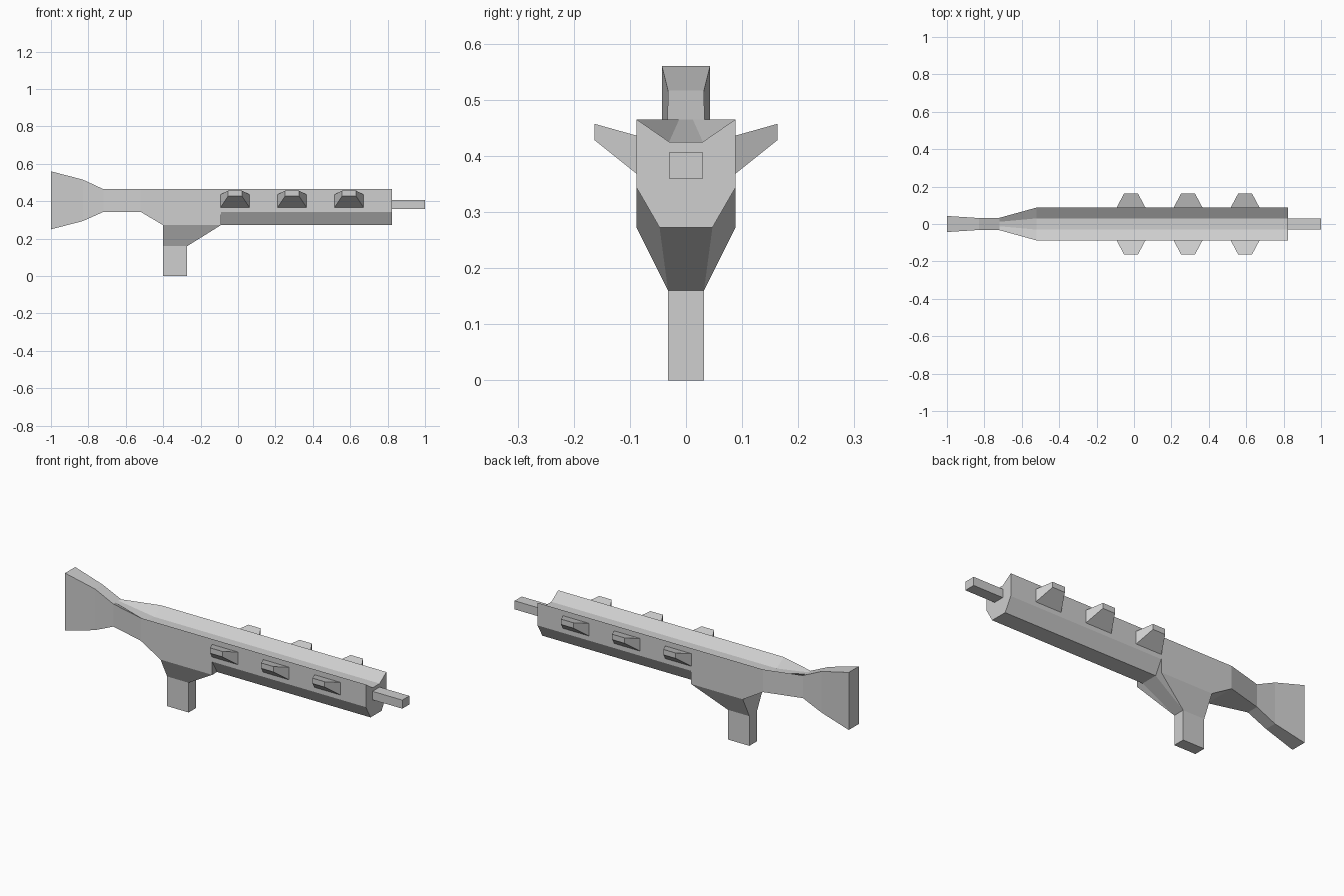
import bpy
import bmesh

cube = bpy.data.objects.get("Cube")
if cube:
    bpy.data.objects.remove(cube, do_unlink=True)

grey = bpy.data.materials.new("plain grey")
grey.use_nodes = True
grey.diffuse_color = (0.62, 0.62, 0.62, 1)
grey.node_tree.nodes["Principled BSDF"].inputs["Base Color"].default_value = (0.62, 0.62, 0.62, 1)


def loft(bm, rings, cap_start=True, cap_end=True, skip=()):
    """Bridge a list of equal-length rings of 3D points."""
    rows = [[bm.verts.new(p) for p in ring] for ring in rings]
    n = len(rows[0])
    for i in range(len(rows) - 1):
        for j in range(n):
            if (i, j) not in skip:
                k = (j + 1) % n
                bm.faces.new((rows[i][j], rows[i][k], rows[i + 1][k], rows[i + 1][j]))
    if cap_start:
        bm.faces.new(rows[0])
    if cap_end:
        bm.faces.new(rows[-1])


def finish(bm, name):
    bmesh.ops.remove_doubles(bm, verts=bm.verts[:], dist=0.0005)
    bmesh.ops.recalc_face_normals(bm, faces=bm.faces[:])
    mesh = bpy.data.meshes.new(name)
    bm.to_mesh(mesh)
    bm.free()
    mesh.materials.append(grey)
    obj = bpy.data.objects.new(name, mesh)
    bpy.context.collection.objects.link(obj)
    return obj


def section(x, wide, top, inner, groove, side, low, bottom):
    """Symmetric eight-point cross-section at x."""
    half = [(inner, groove), (wide, top), (wide, side), (low, bottom)]
    pts = half + [(-y, z) for y, z in reversed(half)]
    return [(x, y, z) for y, z in pts]


def rect(x0, x1, y, z):
    return [(x0, -y, z), (x1, -y, z), (x1, y, z), (x0, y, z)]


W, TOP, SIDE, BASE = 0.088, 0.465, 0.343, 0.272
NOSE, STEP, HEEL = 0.823, -0.092, -0.40
GRIP_FRONT, GRIP_W, GRIP_TOP = -0.272, 0.032, 0.16

# Body: chamfered front length
bm = bmesh.new()
loft(bm, [section(x, W, TOP, 0.03, 0.425, SIDE, 0.047, BASE) for x in (NOSE, STEP)],
     cap_end=False)

# Body: full-width rear, neck and flared stock
loft(bm, [
    section(STEP, W, TOP, 0.03, 0.425, SIDE, W, BASE),
    section(HEEL, W, TOP, 0.03, 0.425, SIDE, W, BASE),
    section(-0.52, W, TOP, 0.03, 0.425, SIDE, W, SIDE),
    section(-0.72, 0.033, TOP, 0.012, TOP, SIDE, 0.033, SIDE),
    section(-0.83, 0.032, 0.516, 0.012, 0.516, 0.294, 0.032, 0.294),
    section(-1.0, 0.043, 0.56, 0.016, 0.56, 0.25, 0.043, 0.25),
], cap_start=False, skip={(0, 3)})

# Body: tapered web down to the grip
for s in (1, -1):
    for pts in (
        [(STEP, s * W, SIDE), (STEP, s * 0.047, BASE),
         (GRIP_FRONT, s * GRIP_W, GRIP_TOP), (STEP, s * W, BASE)],
        [(STEP, s * W, BASE), (GRIP_FRONT, s * GRIP_W, GRIP_TOP),
         (HEEL, s * GRIP_W, GRIP_TOP), (HEEL, s * W, BASE)],
    ):
        bm.faces.new([bm.verts.new(p) for p in pts])
for xa, ya, xb in ((STEP, 0.047, GRIP_FRONT), (HEEL, W, HEEL)):
    bm.faces.new([bm.verts.new(p) for p in (
        (xa, ya, BASE), (xa, -ya, BASE), (xb, -GRIP_W, GRIP_TOP), (xb, GRIP_W, GRIP_TOP))])

# Body: grip
loft(bm, [rect(HEEL, GRIP_FRONT, GRIP_W, z) for z in (GRIP_TOP, 0)], cap_start=False)
finish(bm, "body")

# Barrel
bm = bmesh.new()
loft(bm, [rect(NOSE - 0.01, 1.0, 0.03, z) for z in (0.36, 0.406)])
finish(bm, "barrel")

# Side fins, three on each side
for s, label in ((1, "back"), (-1, "front")):
    for i in range(3):
        x = -0.016 + 0.305 * i
        bm = bmesh.new()
        loft(bm, [[(x + a * hw, s * y, z) for a, z in ((-1, lo), (1, lo), (1, hi), (-1, hi))]
                  for y, hw, lo, hi in ((W, 0.077, 0.368, 0.436), (0.163, 0.037, 0.428, 0.457))])
        finish(bm, f"{label}_fin_{i + 1}")
